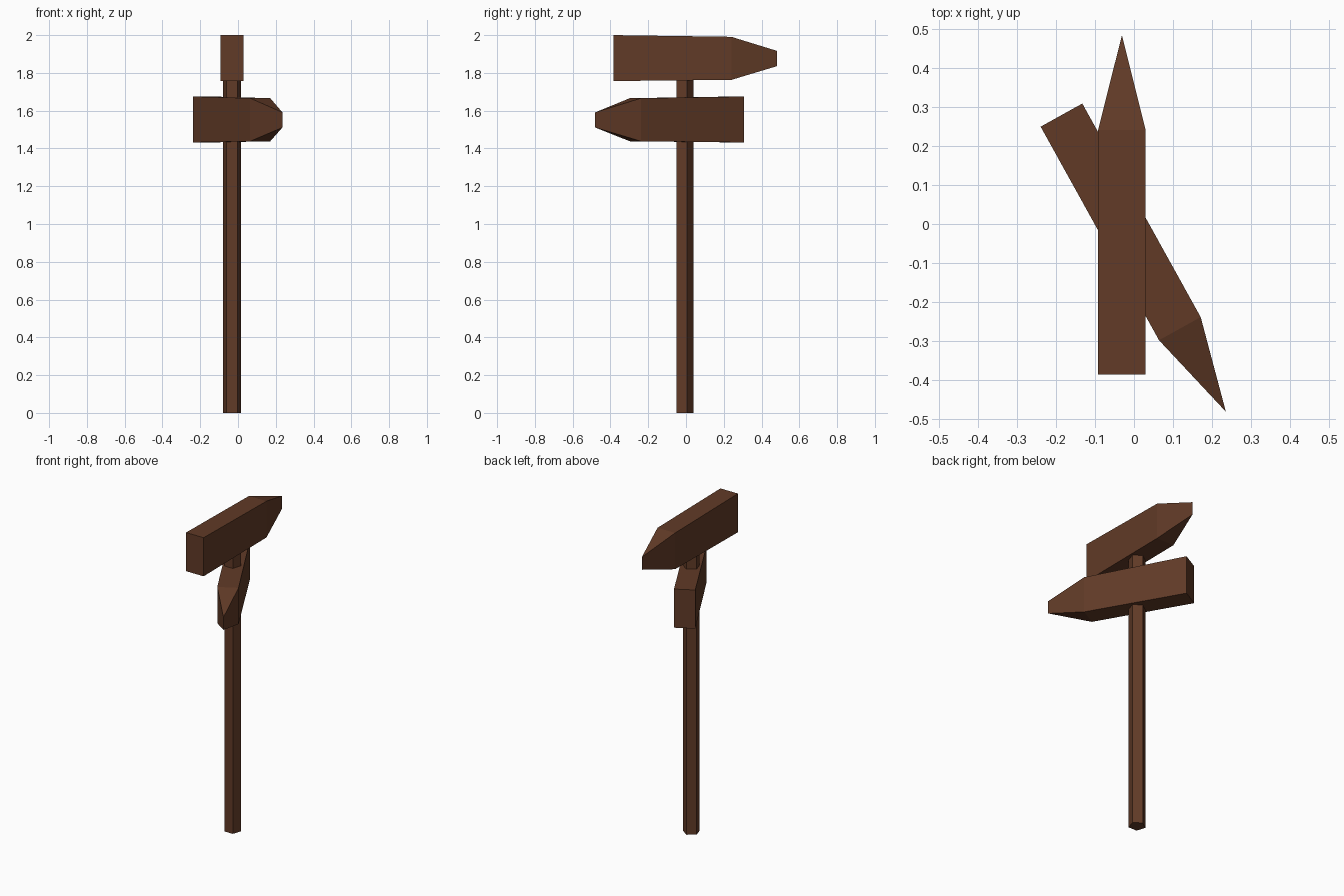
import bpy, bmesh, math
from mathutils import Matrix

if "Cube" in bpy.data.objects:
    bpy.data.objects.remove(bpy.data.objects["Cube"])

wood = bpy.data.materials.new("dark brown wood")
wood.diffuse_color = (0.12, 0.043, 0.02, 1)
wood.use_nodes = True
wood.node_tree.nodes["Principled BSDF"].inputs["Base Color"].default_value = wood.diffuse_color


def finish(bm, name, matrix):
    bmesh.ops.recalc_face_normals(bm, faces=bm.faces)
    mesh = bpy.data.meshes.new(name)
    bm.to_mesh(mesh)
    bm.free()
    mesh.materials.append(wood)
    obj = bpy.data.objects.new(name, mesh)
    obj.matrix_world = matrix
    bpy.context.collection.objects.link(obj)
    return obj


# five-sided post, flat side to the front
bm = bmesh.new()
bmesh.ops.create_cone(bm, cap_ends=True, segments=5, radius1=0.05, radius2=0.05, depth=1.9)
angle = max(math.degrees(math.atan2(v.co.y, v.co.x)) for v in bm.verts)
bmesh.ops.rotate(bm, verts=bm.verts, matrix=Matrix.Rotation(math.radians(90 - angle), 3, 'Z'))
finish(bm, "post", Matrix.Translation((-0.031, -0.009, 0.95)))


# arrow board pointing along +y, ending in an upright edge
def arrow_board(name, x, y, z, turn):
    bm = bmesh.new()
    w = 0.061
    rings = []
    for py, low, high in ((-0.385, -0.121, 0.122), (0.24, -0.115, 0.113)):
        rings.append([bm.verts.new((px, py, pz)) for px, pz in
                      ((-w, low), (w, low), (w, high), (-w, high))])
    back, front = rings
    tip_low, tip_high = (bm.verts.new((0, 0.483, pz)) for pz in (-0.042, 0.038))
    bm.faces.new(back)
    for i in range(4):
        j = (i + 1) % 4
        bm.faces.new((back[i], back[j], front[j], front[i]))
    a, b, c, d = front
    bm.faces.new((a, b, tip_low))
    bm.faces.new((b, c, tip_high, tip_low))
    bm.faces.new((c, d, tip_high))
    bm.faces.new((d, a, tip_low, tip_high))
    finish(bm, name, Matrix.Translation((x, y, z)) @ Matrix.Rotation(math.radians(turn), 4, 'Z'))


arrow_board("upper_arrow_board", -0.031, 0, 1.878, 0)
arrow_board("lower_arrow_board", 0.001, -0.058, 1.553, -151)
